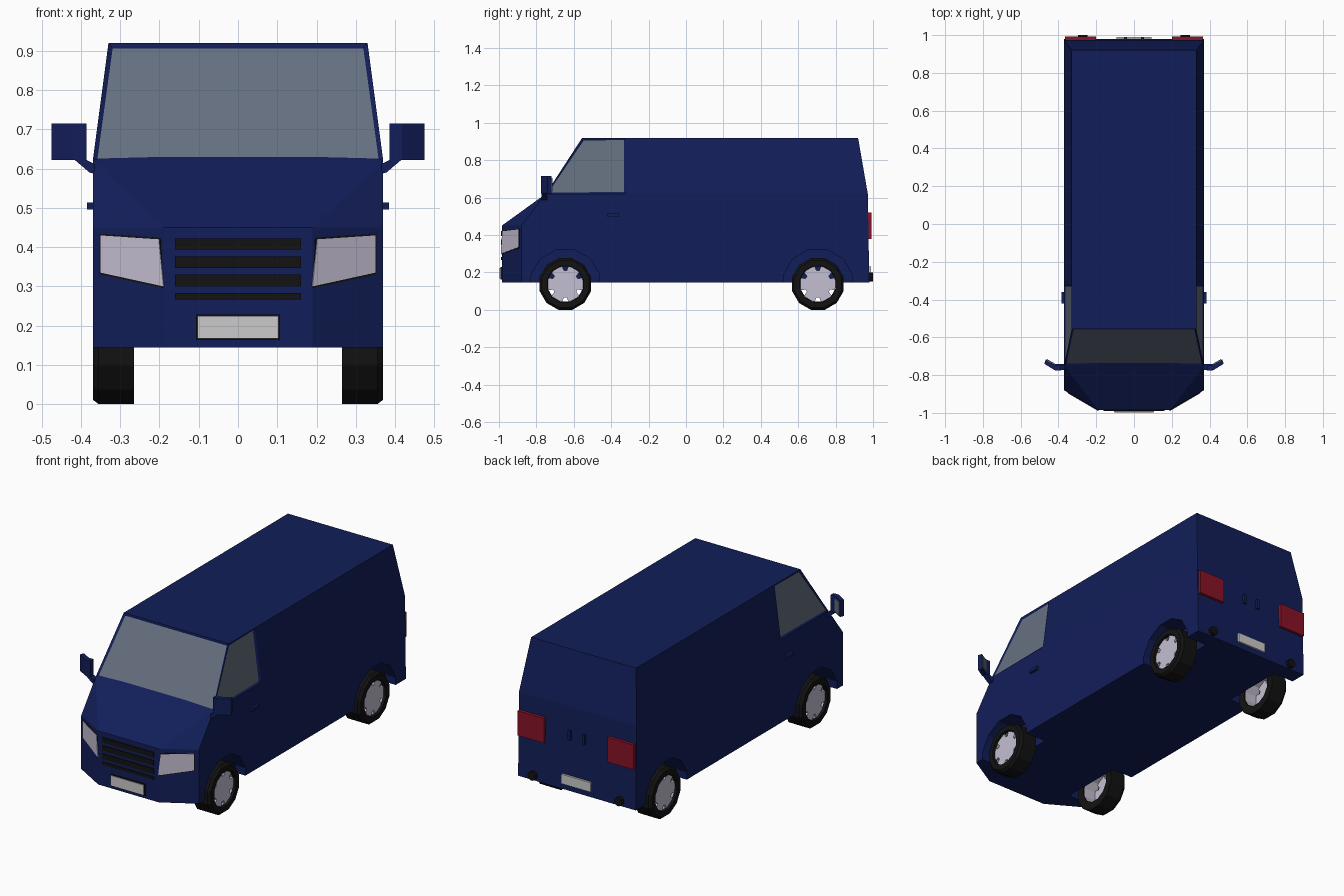
import bpy, bmesh, math
from mathutils import Vector

if "Cube" in bpy.data.objects:
    bpy.data.objects.remove(bpy.data.objects["Cube"])


def material(name, rgb):
    m = bpy.data.materials.new(name)
    m.diffuse_color = (*rgb, 1)
    m.use_nodes = True
    m.node_tree.nodes["Principled BSDF"].inputs["Base Color"].default_value = m.diffuse_color
    return m


BLUE = material("blue_paint", (0.006, 0.013, 0.1))
GLASS = material("glass", (0.13, 0.16, 0.21))
BLACK = material("black_rubber", (0.006, 0.006, 0.006))
LIGHT = material("pale_metal", (0.55, 0.52, 0.64))
RED = material("red_lens", (0.25, 0.006, 0.02))
WHITE = material("plate_white", (0.75, 0.73, 0.76))


def finish(name, bm, mats, mirror=False):
    bmesh.ops.recalc_face_normals(bm, faces=bm.faces)
    me = bpy.data.meshes.new(name)
    bm.to_mesh(me)
    bm.free()
    ob = bpy.data.objects.new(name, me)
    bpy.context.collection.objects.link(ob)
    for m in mats:
        me.materials.append(m)
    if mirror:
        ob.modifiers.new("mirror", "MIRROR").use_mirror_merge = False
    return ob


def add_prism(bm, pts, vec):
    base = [bm.verts.new(p) for p in pts]
    top = [bm.verts.new(Vector(p) + Vector(vec)) for p in pts]
    bm.faces.new(base)
    bm.faces.new(top[::-1])
    n = len(pts)
    for i in range(n):
        bm.faces.new((base[i], base[(i + 1) % n], top[(i + 1) % n], top[i]))


def prism(name, pts, vec, mat, mirror=False):
    bm = bmesh.new()
    add_prism(bm, pts, vec)
    return finish(name, bm, [mat], mirror)


def box(name, x, y, z, mat, mirror=False):
    pts = [(x[0], y[0], z[0]), (x[1], y[0], z[0]), (x[1], y[0], z[1]), (x[0], y[0], z[1])]
    return prism(name, pts, (0, y[1] - y[0], 0), mat, mirror)


def ring(r, x, y, z, n=12):
    a0 = math.pi / n
    return [(x, y + r * math.cos(a0 + i * math.tau / n), z + r * math.sin(a0 + i * math.tau / n))
            for i in range(n)]


def lathe(name, profile, y, z, mat, closed):
    bm = bmesh.new()
    rows = [[bm.verts.new(p) for p in ring(r, x, y, z)] for r, x in profile]
    pairs = list(zip(rows, rows[1:])) + ([(rows[-1], rows[0])] if closed else [])
    for a, b in pairs:
        for i in range(12):
            j = (i + 1) % 12
            bm.faces.new((a[i], a[j], b[j], b[i]))
    return finish(name, bm, [mat], True)


# Body shell: capital letters are right side corners, lower case their mirrors
corners = {
    "A": (.19, -.985, .145), "B": (.19, -.985, .45), "C": (.37, -.88, .145),
    "D": (.37, -.88, .45), "E": (.37, -.75, .62), "F": (.33, -.555, .92),
    "G": (.37, -.32, .62), "H": (.33, -.32, .92), "I": (.37, .972, .62),
    "J": (.33, .92, .92), "K": (.37, .98, .145), "W": (.19, -.75, .62)}
bm = bmesh.new()
v = {}
for k, (x, y, z) in corners.items():
    v[k] = bm.verts.new((x, y, z))
    v[k.lower()] = bm.verts.new((-x, y, z))
side = ["ACDB", "CKIGED", "BDE", "BEW", "EGHF", "GIJH"]
faces = {}
for s in ["ABba", "BWwb", "EWwefF", "FHJjhf", "IJji", "KIik", "ACKkca"] + side + [s.lower() for s in side]:
    faces[s] = bm.faces.new([v[c] for c in s])
bmesh.ops.recalc_face_normals(bm, faces=bm.faces)

# Windscreen and door windows, set back in their frames
panes = [faces[s] for s in ("EWwefF", "EGHF", "eghf")]
bmesh.ops.inset_individual(bm, faces=panes, thickness=.016, depth=-.006)
for f in panes:
    f.material_index = 1
body = finish("van_body", bm, [BLUE, GLASS])

# Wheel arches cut into the body
AXLES = {"front": -.645, "rear": .705}
HUB = .138
bm = bmesh.new()
for y in AXLES.values():
    for x in (.24, -.5):
        add_prism(bm, ring(.19, x, y, HUB), (.26, 0, 0))
cutter = finish("arch_cutter", bm, [BLUE])
cutter.hide_render = True
mod = body.modifiers.new("arches", "BOOLEAN")
mod.operation, mod.solver, mod.object = "DIFFERENCE", "EXACT", cutter
bpy.context.view_layer.objects.active = body
bpy.ops.object.modifier_apply(modifier="arches")
bpy.data.objects.remove(cutter)

# Wheels: tyre, rim barrel and notched six spoke face
R = HUB / math.cos(math.pi / 12)
for end, y in AXLES.items():
    lathe(end + "_tyres", [(R, .265), (R, .355), (R - .012, .37), (.1, .37), (.097, .355), (.097, .265)],
          y, HUB, BLACK, True)
    lathe(end + "_rim_barrels", [(.095, .27), (.095, .355)], y, HUB, LIGHT, False)
    star = []
    for i in range(6):
        for off, r in ((-20, .096), (0, .098), (20, .096), (24, .072), (36, .072)):
            a = math.radians(60 * i + off)
            star.append((.345, y + r * math.cos(a), HUB + r * math.sin(a)))
    prism(end + "_rim_faces", star, (.012, 0, 0), LIGHT, True)

# Headlights on the angled front corners
lamp = [(.2, .42), (.348, .43), (.348, .335), (.188, .3)]


def on_corner(pts):
    return [(x, -.985 + (x - .19) * .105 / .18, z) for x, z in pts]


prism("headlight_surrounds", on_corner([(.197, .424), (.352, .434), (.352, .331), (.191, .296)]),
      (.001, -.002, 0), BLACK, True)
prism("headlights", on_corner(lamp), (.002, -.004, 0), LIGHT, True)

# Grille slats and front plate
for i, z in enumerate([(.394, .422), (.347, .376), (.3, .33), (.267, .283)]):
    box(f"grille_slat_{i + 1}", (-.161, .161), (-.99, -.98), z, BLACK)
box("front_plate_holder", (-.107, .107), (-.993, -.98), (.163, .228), BLACK)
box("front_plate", (-.103, .103), (-.997, -.99), (.167, .224), WHITE)

# Rear lights, plate, sensors and door handles
box("tail_lights", (.2, .365), (.965, .992), (.38, .52), RED, True)
box("rear_plate", (-.092, .092), (.97, .99), (.178, .232), WHITE)
box("rear_door_handles", (.037, .053), (.965, .988), (.435, .49), BLUE, True)
disc = [(.272 + .025 * math.cos(i * math.tau / 10), .97, .175 + .025 * math.sin(i * math.tau / 10))
        for i in range(10)]
prism("rear_round_lamps", disc, (0, .03, 0), BLACK, True)

# Front door handles
box("door_handles", (.365, .385), (-.42, -.36), (.496, .514), BLUE, True)

# Wing mirrors: angled housing, glass and bent arm
house = [(.386, -.775), (.418, -.775), (.475, -.74), (.467, -.718), (.414, -.748), (.386, -.748)]
prism("mirror_housings", [(x, y, .622) for x, y in house], (0, 0, .093), BLUE, True)
prism("mirror_glasses", [(.463, -.719, .632), (.418, -.745, .632), (.418, -.745, .705), (.463, -.719, .705)],
      (-.002, .004, 0), GLASS, True)
prism("mirror_arms", [(x, -.772, z) for x, z in
                      [(.366, .612), (.366, .587), (.378, .59), (.418, .624), (.39, .624)]],
      (0, .03, 0), BLUE, True)
